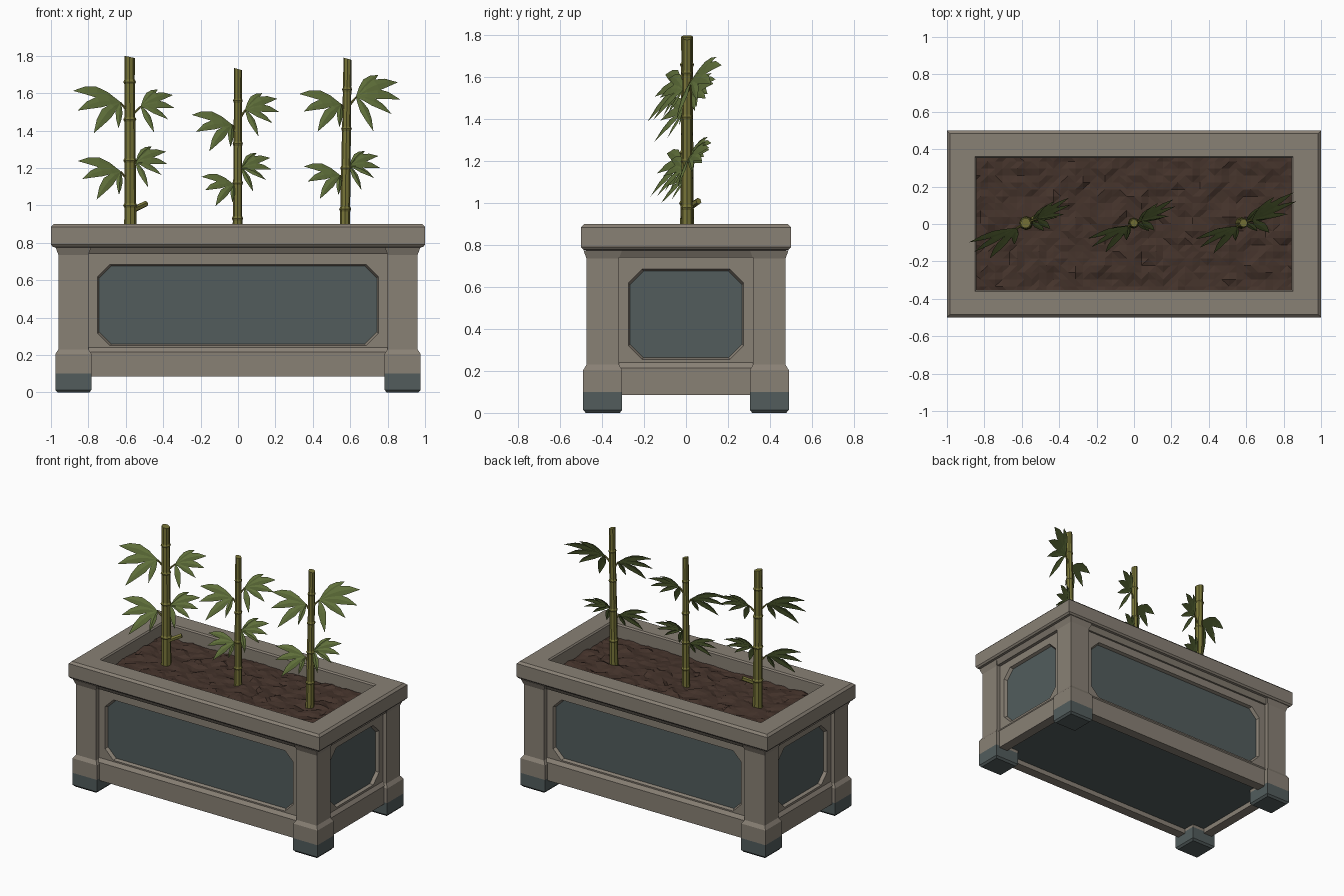
import bpy, bmesh, math, random
from mathutils import Vector, noise

if "Cube" in bpy.data.objects:
    bpy.data.objects.remove(bpy.data.objects["Cube"])

random.seed(4)


def material(name, rgb):
    m = bpy.data.materials.new(name)
    m.diffuse_color = (*rgb, 1)
    m.use_nodes = True
    m.node_tree.nodes["Principled BSDF"].inputs["Base Color"].default_value = m.diffuse_color
    return m


STONE = material("warm grey stone", (0.25, 0.218, 0.178))
SLATE = material("dark slate", (0.085, 0.108, 0.108))
SOIL = material("brown soil", (0.058, 0.033, 0.024))
CANE = material("olive cane", (0.19, 0.18, 0.04))
LEAF = material("leaf green", (0.115, 0.16, 0.042))


def finish(name, bm, *mats, fix=True):
    if fix:
        bmesh.ops.recalc_face_normals(bm, faces=bm.faces)
    me = bpy.data.meshes.new(name)
    bm.to_mesh(me)
    bm.free()
    for m in mats:
        me.materials.append(m)
    ob = bpy.data.objects.new(name, me)
    bpy.context.collection.objects.link(ob)
    return ob


def skin(bm, rings, cap=True, closed=False):
    """Join rings of points with quads; cap the ends or close the loop."""
    rows = [[bm.verts.new(p) for p in r] for r in rings]
    n = len(rows[0])
    pairs = list(zip(rows, rows[1:])) + ([(rows[-1], rows[0])] if closed else [])
    for a, b in pairs:
        for i in range(n):
            j = (i + 1) % n
            bm.faces.new((a[i], a[j], b[j], b[i]))
    if cap and not closed:
        bm.faces.new(rows[0][::-1])
        bm.faces.new(rows[-1])


def rect(hx, hy, z, cx=0, cy=0):
    return [(cx + sx * hx, cy + sy * hy, z) for sx, sy in ((-1, -1), (1, -1), (1, 1), (-1, 1))]


def lofted(name, profile, mat, centre=(0, 0), closed=False):
    bm = bmesh.new()
    skin(bm, [rect(hx, hy, z, *centre) for hx, hy, z in profile], closed=closed)
    return finish(name, bm, mat)


# Top rim and bottom rail run all the way round
lofted("top_rim", [(0.955, 0.455, 0.74), (0.975, 0.475, 0.775), (0.99, 0.49, 0.778), (1, 0.5, 0.79),
                   (1, 0.5, 0.885), (0.985, 0.485, 0.9), (0.85, 0.36, 0.9), (0.842, 0.352, 0.89),
                   (0.842, 0.352, 0.74)], STONE, closed=True)
lofted("bottom_rail", [(0.95, 0.46, 0.085), (0.95, 0.46, 0.215), (0.932, 0.442, 0.24),
                       (0.88, 0.39, 0.24), (0.88, 0.39, 0.085)], STONE, closed=True)
lofted("bottom_plate", [(0.885, 0.395, 0.12), (0.885, 0.395, 0.14)], SLATE)

# Corner posts with plinth blocks and slate feet
for sx in (-1, 1):
    for sy in (-1, 1):
        c = (sx * 0.88, sy * 0.397)
        tag = ("left" if sx < 0 else "right") + ("_front" if sy < 0 else "_back")
        lofted("post_" + tag, [(0.097, 0.093, 0.1), (0.097, 0.093, 0.205), (0.08, 0.077, 0.23),
                               (0.08, 0.077, 0.735), (0.095, 0.092, 0.775)], STONE, c)
        lofted("foot_" + tag, [(0.085, 0.081, 0), (0.097, 0.093, 0.014), (0.097, 0.093, 0.1)],
               SLATE, c)


# Wall frame with an octagonal recessed panel
def wall(name, half, hole, z0, z1, dist, angle):
    c, zb, zt = 0.065, 0.09, 0.76
    ca, sa = math.cos(angle), math.sin(angle)

    def place(u, d, z):
        return (u * ca + d * sa, u * sa - d * ca, z)

    def octagon(g, d):
        a, b, t = hole - g, z0 + g, z1 - g
        pts = [(-a + c, b), (a - c, b), (a, b + c), (a, t - c),
               (a - c, t), (-a + c, t), (-a, t - c), (-a, b + c)]
        return [place(u, d, z) for u, z in pts]

    bm = bmesh.new()
    corner = [bm.verts.new(place(u, dist, z)) for u, z in
              ((-half, zb), (half, zb), (half, zt), (-half, zt))]
    front = [bm.verts.new(p) for p in octagon(0, dist)]
    back = [bm.verts.new(p) for p in octagon(0.008, dist - 0.022)]
    for k in range(4):
        p, q, r = front[2 * k], front[2 * k + 1], front[(2 * k + 2) % 8]
        bm.faces.new((corner[k], corner[(k + 1) % 4], q, p))
        bm.faces.new((corner[(k + 1) % 4], r, q))
    for i in range(8):
        j = (i + 1) % 8
        bm.faces.new((front[i], front[j], back[j], back[i]))
    bm.faces.new(back).material_index = 1
    finish(name, bm, STONE, SLATE, fix=False)


wall("front_wall", 0.83, 0.75, 0.25, 0.685, 0.442, 0)
wall("back_wall", 0.83, 0.75, 0.25, 0.685, 0.442, math.pi)
wall("right_wall", 0.34, 0.275, 0.255, 0.685, 0.932, math.pi / 2)
wall("left_wall", 0.34, 0.275, 0.255, 0.685, 0.932, -math.pi / 2)

# Lumpy soil
bm = bmesh.new()
bmesh.ops.create_grid(bm, x_segments=44, y_segments=20, size=1)
for v in bm.verts:
    v.co = Vector((v.co.x * 0.86, v.co.y * 0.37, 0))
    v.co.z = 0.805 + 0.022 * noise.noise(v.co * 11) + random.uniform(-0.006, 0.006)
bmesh.ops.triangulate(bm, faces=bm.faces)
finish("soil", bm, SOIL, fix=False)


# Bamboo canes: tapered tubes with swollen joints
def tube(bm, stations, sides=8):
    skin(bm, [[(p[0] + r * math.cos(2 * math.pi * i / sides), p[1] + r * math.sin(2 * math.pi * i / sides),
                p[2] + tilt * math.cos(2 * math.pi * i / sides)) for i in range(sides)]
              for p, r, tilt in stations])


def cane(name, x0, x1, top, r0, r1, joints):
    bm = bmesh.new()

    def at(z):
        f = (z - 0.78) / (top - 0.78)
        return (x0 + (x1 - x0) * f, 0.005, z), r0 + (r1 - r0) * f

    stations = [(*at(0.78), 0)]
    for z in joints:
        for dz, k in ((-0.012, 0.97), (0, 1.17), (0.012, 0.95)):
            p, r = at(z + dz)
            stations.append((p, r * k, 0))
    stations.append((*at(top - 0.006), -0.006))
    tube(bm, stations)
    return bm


def twig(bm, a, b, r0, r1):
    a, b = Vector(a), Vector(b)
    d = (b - a).normalized()
    u = d.orthogonal().normalized()
    w = d.cross(u)
    skin(bm, [[p + r * (math.cos(t) * u + math.sin(t) * w) for t in [k * math.pi / 3 for k in range(6)]]
              for p, r in ((a, r0), (b, r1))])


# Leaf fans lie in a slanted plane facing front and up
NORMAL = Vector((0.45, -1, 0.6)).normalized()


def slant(x, z):
    return 0.45 * x + 0.6 * z


def leaf(bm, base, tip):
    axis = tip - base
    side = axis.cross(NORMAL).normalized() * axis.length * 0.125
    rows = []
    for f, w in ((0, 0.1), (0.25, 0.65), (0.5, 1), (0.75, 0.7), (1, 0.02)):
        mid = base + axis * f + Vector((0, 0, 0.1 * axis.length * 4 * f * (1 - f)))
        rows.append([bm.verts.new(mid + side * w * s - NORMAL * 0.006 * abs(s) * w) for s in (-1, 0, 1)])
    for a, b in zip(rows, rows[1:]):
        for i in (0, 1):
            bm.faces.new((a[i], a[i + 1], b[i + 1], b[i]))


LEFT_FAN = [(-0.24, 0.06), (-0.215, -0.04), (-0.135, -0.155), (-0.01, -0.13)]
RIGHT_FAN = [(0.09, 0.09), (0.17, 0.06), (0.18, -0.01), (0.145, -0.07), (0.07, -0.14)]

# name, base x, top x, height, radii, joints, fans (side, x offset, z, scale)
PLANTS = [
    ("left", -0.575, -0.58, 1.8, 0.034, 0.028, (1.0, 1.24, 1.46, 1.66),
     [(-1, -0.05, 1.55, 1.05), (1, 0.06, 1.53, 1.0), (-1, -0.05, 1.18, 0.95), (1, 0.03, 1.23, 0.95)]),
    ("middle", -0.003, 0.0, 1.735, 0.027, 0.021, (0.93, 1.12, 1.33, 1.56),
     [(-1, -0.03, 1.43, 0.9), (1, 0.04, 1.51, 1.0), (-1, -0.02, 1.11, 0.72), (1, 0.02, 1.2, 0.9)]),
    ("right", 0.57, 0.586, 1.79, 0.029, 0.022, (0.98, 1.2, 1.41, 1.62),
     [(-1, -0.03, 1.54, 0.93), (1, 0.05, 1.58, 1.3), (-1, -0.03, 1.16, 0.8), (1, 0.02, 1.21, 0.9)]),
]
for name, x0, x1, top, r0, r1, joints, fans in PLANTS:
    canes = cane(name, x0, x1, top, r0, r1, joints)
    leaves = bmesh.new()
    for side, dx, z, size in fans:
        x = x0 + (x1 - x0) * (z - 0.8)
        base = Vector((x + dx, slant(dx, 0), z))
        twig(canes, (x, 0.005, z - 0.06), base, 0.009, 0.005)
        for tx, tz in (LEFT_FAN if side < 0 else RIGHT_FAN):
            tx, tz = tx * size, tz * size
            leaf(leaves, base, base + Vector((tx, slant(tx, tz), tz)))
    if name == "left":  # cut side shoot
        twig(canes, (x0, 0, 0.97), (x0 + 0.085, 0.06, 1.01), 0.017, 0.016)
    finish(name + "_bamboo_cane", canes, CANE)
    finish(name + "_bamboo_leaves", leaves, LEAF, fix=False)
